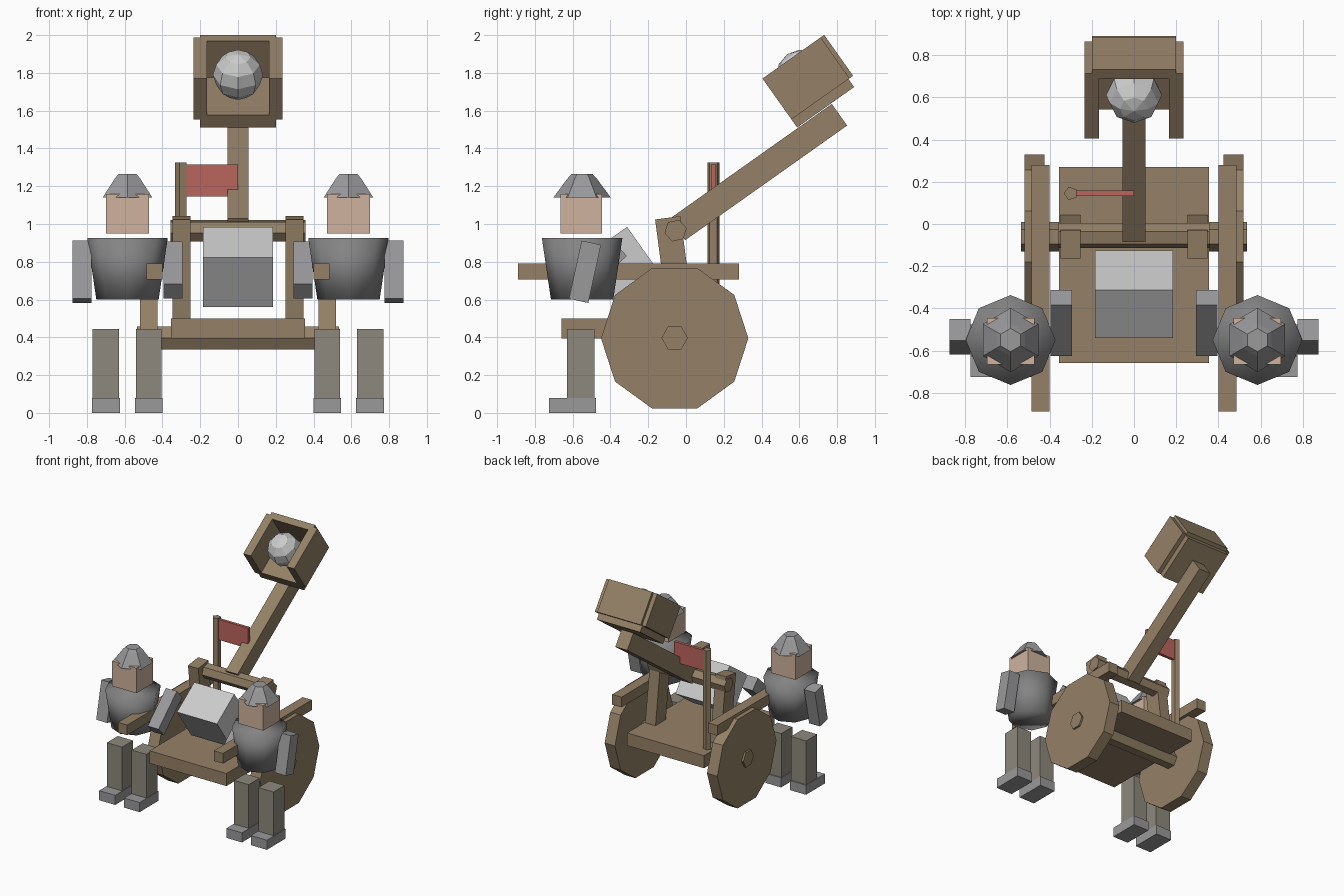
import bpy, bmesh
from math import radians, cos, sin, tau
from mathutils import Matrix, Vector

if "Cube" in bpy.data.objects:
    bpy.data.objects.remove(bpy.data.objects["Cube"])


def material(name, r, g, b):
    m = bpy.data.materials.new(name)
    m.diffuse_color = (r, g, b, 1)
    m.use_nodes = True
    m.node_tree.nodes["Principled BSDF"].inputs["Base Color"].default_value = m.diffuse_color
    return m


wood = material("wood", 0.30, 0.22, 0.135)
red = material("flag_red", 0.50, 0.13, 0.11)
skin = material("skin", 0.62, 0.45, 0.34)
cloth = material("trousers", 0.27, 0.25, 0.205)
iron = material("iron", 0.23, 0.23, 0.23)
steel = material("steel", 0.32, 0.32, 0.33)


def finish(bm, name, mat=None, smooth=False):
    bmesh.ops.recalc_face_normals(bm, faces=bm.faces[:])
    me = bpy.data.meshes.new(name)
    bm.to_mesh(me)
    bm.free()
    for p in me.polygons:
        p.use_smooth = smooth
    if mat:
        me.materials.append(mat)
    ob = bpy.data.objects.new(name, me)
    bpy.context.collection.objects.link(ob)
    return ob


def box(name, center, size, mat=None, tilt=0):
    """Box tilted about the x axis by a number of degrees."""
    bm = bmesh.new()
    bmesh.ops.create_cube(bm, size=1, matrix=Matrix.Translation(center)
                          @ Matrix.Rotation(radians(tilt), 4, 'X') @ Matrix.Diagonal((*size, 1)))
    return finish(bm, name, mat)


def span(name, x, y, z, mat=None):
    """Upright box from its x, y and z ranges."""
    lo, hi = zip(x, y, z)
    return box(name, [(a + b) / 2 for a, b in zip(lo, hi)], [abs(b - a) for a, b in zip(lo, hi)], mat)


def lathe(name, base, rings, n, phase, mat, along_x=False, smooth=False):
    """Stack of n-sided rings (radius, height) with capped ends, along z or x."""
    bm = bmesh.new()
    loops = []
    for r, h in rings:
        loop = []
        for i in range(n):
            a = radians(phase) + tau * i / n
            p = (h, r * cos(a), r * sin(a)) if along_x else (r * cos(a), r * sin(a), h)
            loop.append(bm.verts.new(Vector(base) + Vector(p)))
        loops.append(loop)
    for a, b in zip(loops, loops[1:]):
        for i in range(n):
            bm.faces.new((a[i], a[(i + 1) % n], b[(i + 1) % n], b[i]))
    bm.faces.new(loops[0])
    bm.faces.new(loops[-1])
    return finish(bm, name, mat, smooth)


# Cart bed and axle
span("platform", (-.355, .355), (-.66, .27), (.395, .50), wood)
lathe("axle", (0, -.06, .397), [(.07, -.535), (.07, .535)], 6, 0, wood, True)

# Wheels, side rails and leaning posts
for s, side in ((-1, "left"), (1, "right")):
    lathe(side + "_wheel", (0, -.06, .395), [(.39, s * .425), (.39, s * .52)], 10, 0, wood, True)
    span(side + "_push_rail", (s * .40, s * .485), (-.89, .28), (.705, .79), wood)
    box(side + "_post", (s * .30, -.06, .755), (.095, .135, .56), wood, 7.5)

# Crossbar and throwing arm
TILT = 35.3
lathe("crossbar", (0, -.055, .965), [(.06, -.357), (.06, .357)], 6, 12, wood, True)
box("throwing_arm", (0, .384, 1.275), (.11, 1.05, .14), wood, TILT)

# Bucket, open at the top and at its lower end; placed in arm coordinates (u along, v up)
U = Vector((0, cos(radians(TILT)), sin(radians(TILT))))
V = Vector((0, -U.z, U.y))
CORNER = Vector((0, .405, 1.77))


def bucket_part(name, x, u, v):
    c = CORNER + U * (sum(u) / 2) + V * (sum(v) / 2) + Vector((sum(x) / 2, 0, 0))
    box(name, c, (abs(x[1] - x[0]), u[1] - u[0], v[1] - v[0]), wood, TILT)


bucket_part("bucket_floor", (-.20, .20), (0, .37), (-.317, -.237))
bucket_part("bucket_end_wall", (-.20, .20), (.345, .40), (-.265, 0))
for s, side in ((-1, "left"), (1, "right")):
    bucket_part("bucket_" + side + "_wall", (s * .165, s * .235), (0, .377), (-.265, 0))

# Stone in the bucket
bm = bmesh.new()
bmesh.ops.create_uvsphere(bm, u_segments=8, v_segments=6, radius=.133,
                          matrix=Matrix.Translation((0, .612, 1.79))
                          @ Matrix.Rotation(radians(TILT), 4, 'X'))
finish(bm, "stone")

# Counterweight
box("counterweight", (0, -.333, .772), (.37, .28, .323), None, TILT)

# Flag
lathe("flag_pole", (-.30, .145, 0), [(.033, .48), (.033, 1.325)], 5, 180, wood)
span("flag", (-.275, 0), (.133, .158), (1.145, 1.315), red)

# Two crew members
for s, side in ((-1, "left"), (1, "right")):
    pre = side + "_crew_"
    mid = (s * .585, -.55, 0)
    lathe(pre + "body", mid, [(.165, .60), (.213, .925)], 8, 0, iron, smooth=True)
    box(pre + "head", (mid[0], -.555, 1.055), (.225, .22, .21), skin)
    lathe(pre + "helmet", mid, [(.152, 1.14), (.078, 1.24), (.055, 1.265)], 6, 90, steel)
    box(pre + "outer_arm", (s * .825, -.535, .747), (.10, .105, .315), steel, -12.3)
    box(pre + "inner_arm", (s * .345, -.47, .757), (.10, .105, .33), steel, -47)
    for part, x in (("outer", (s * .63, s * .77)), ("inner", (s * .405, s * .54))):
        span(pre + part + "_leg", x, (-.63, -.485), (.08, .445), cloth)
        span(pre + part + "_boot", (x[0] - s * .004, x[1] + s * .004), (-.725, -.477), (0, .08), steel)
